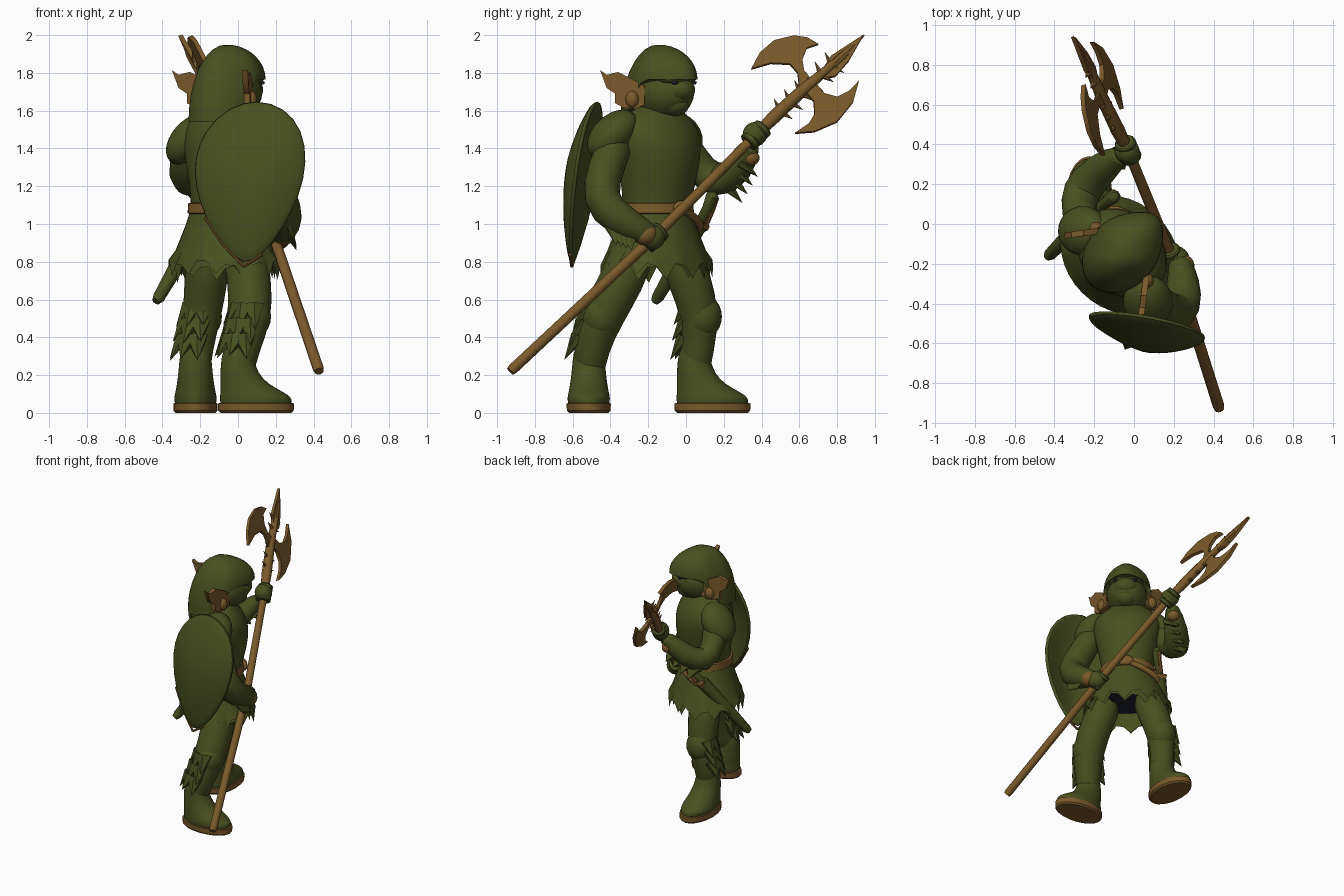
import bpy, bmesh, math, random
from mathutils import Vector

random.seed(4)
cube = bpy.data.objects.get("Cube")
if cube:
    bpy.data.objects.remove(cube)

def material(name, rgb):
    m = bpy.data.materials.new(name)
    m.use_nodes = True
    m.diffuse_color = (*rgb, 1)
    m.node_tree.nodes["Principled BSDF"].inputs["Base Color"].default_value = (*rgb, 1)
    return m

GREEN = material("moss_green", (0.064, 0.08, 0.014))
BROWN = material("leather_brown", (0.195, 0.1, 0.024))
DARK = material("dark_shadow", (0.014, 0.017, 0.028))
PARTS = []
CX, CY, D = -0.07, -0.155, math.sqrt(0.5)

def body(f, r, z):
    """Point in the body's own frame: forward, right, up."""
    return Vector((CX + D * (f + r), CY + D * (f - r), z))

def finish(name, bm, mat, smooth=0):
    bmesh.ops.recalc_face_normals(bm, faces=bm.faces)
    me = bpy.data.meshes.new(name)
    bm.to_mesh(me)
    bm.free()
    ob = bpy.data.objects.new(name, me)
    bpy.context.collection.objects.link(ob)
    me.materials.append(mat)
    if smooth:
        ob.modifiers.new("smooth", "SUBSURF").levels = smooth
        ob.modifiers["smooth"].render_levels = smooth
    PARTS.append(ob)
    return ob

def loft(name, rings, mat, smooth=1, caps=True):
    bm = bmesh.new()
    loops = [[bm.verts.new(p) for p in ring] for ring in rings]
    n = len(loops[0])
    for a, b in zip(loops, loops[1:]):
        for i in range(n):
            bm.faces.new((a[i], a[(i + 1) % n], b[(i + 1) % n], b[i]))
    if caps:
        bm.faces.new(loops[0])
        bm.faces.new(loops[-1])
    return finish(name, bm, mat, smooth)

def angles(n):
    return [i * math.tau / n for i in range(n)]

def tube(name, points, radii, mat, sides=12, smooth=1):
    pts = [Vector(p) for p in points]
    u, rings = Vector((0.6, -0.5, 0.33)), []
    for i, p in enumerate(pts):
        t = (pts[min(i + 1, len(pts) - 1)] - pts[max(i - 1, 0)]).normalized()
        u = (u - t * u.dot(t)).normalized()
        v = t.cross(u)
        rings.append([p + (u * math.cos(a) + v * math.sin(a)) * radii[i] for a in angles(sides)])
    return loft(name, rings, mat, smooth)

def body_loft(name, levels, mat, sides=20, smooth=1):
    """Levels: height, forward shift, half depth, half width."""
    return loft(name, [[body(s + f * math.cos(a), r * math.sin(a), z) for a in angles(sides)]
                       for z, s, f, r in levels], mat, smooth)

def ball(name, center, size, mat, turn=(0, 0, math.pi / 4)):
    bm = bmesh.new()
    bmesh.ops.create_uvsphere(bm, u_segments=20, v_segments=12, radius=1)
    ob = finish(name, bm, mat)
    ob.location, ob.scale, ob.rotation_euler = center, size, turn

def spike(name, base, tip, width, mat, flat=0.4):
    base, tip = Vector(base), Vector(tip)
    bm = bmesh.new()
    bmesh.ops.create_cone(bm, segments=6, radius1=width, radius2=0.001,
                          depth=(tip - base).length, cap_ends=True)
    ob = finish(name, bm, mat)
    ob.scale.y = flat
    ob.location = (base + tip) / 2
    ob.rotation_mode = "QUATERNION"
    ob.rotation_quaternion = (tip - base).to_track_quat("Z", "Y")

def plate(name, points, half, mat):
    bm = bmesh.new()
    face = bm.faces.new([bm.verts.new(Vector(p) - Vector(half)) for p in points])
    new = bmesh.ops.extrude_face_region(bm, geom=[face])["geom"]
    bmesh.ops.translate(bm, vec=Vector(half) * 2,
                        verts=[g for g in new if isinstance(g, bmesh.types.BMVert)])
    finish(name, bm, mat)

# Torso, belt, buckle and sword strap
body_loft("torso", [(0.95, 0, 0.18, 0.2), (1.1, 0, 0.17, 0.185), (1.25, 0.015, 0.2, 0.215),
                    (1.4, 0.015, 0.215, 0.25), (1.5, 0.005, 0.19, 0.26), (1.57, 0, 0.14, 0.2),
                    (1.61, 0.01, 0.11, 0.12), (1.67, 0.02, 0.1, 0.1)], GREEN)
body_loft("belt", [(1.05, 0, 0.172, 0.193), (1.058, 0, 0.19, 0.205),
                   (1.108, 0, 0.186, 0.202), (1.115, 0, 0.165, 0.185)], BROWN, 28, 0)
ball("buckle", body(0.19, 0, 1.085), (0.025, 0.06, 0.04), BROWN)
tube("sword_strap", [body(0.19, -0.02, 1.07), body(0.18, -0.12, 1.03), body(0.12, -0.22, 0.98),
                     body(0.03, -0.25, 0.95)], [0.022] * 4, BROWN)

# Ragged skirt in two layers with a dark lining
for name, hem, spread in (("skirt", 0.72, 0.0), ("under_skirt", 0.7, -0.03)):
    rings = [[body(f * math.cos(a), r * math.sin(a), z) for a in angles(36)]
             for z, f, r in ((1.09, 0.165, 0.185), (0.98, 0.2 + spread, 0.225 + spread),
                             (0.86, 0.24 + spread, 0.28 + spread))]
    rings.append([body((0.27 + spread) * math.cos(a), (0.325 + spread) * math.sin(a),
                       hem + (0.075 if i % 3 else 0) + random.uniform(-0.02, 0.02))
                  for i, a in enumerate(angles(36))])
    loft(name, rings, GREEN, 0, False)
body_loft("skirt_lining", [(0.86, 0, 0.2, 0.24), (0.87, 0, 0.2, 0.24)], DARK, 20, 0)

# Head with heavy brow, snout and small sunken eyes
ball("face", body(0.04, 0, 1.7), (0.19, 0.15, 0.15), GREEN)
ball("brow", body(0.14, 0, 1.775), (0.095, 0.125, 0.05), GREEN)
ball("snout", body(0.165, 0, 1.71), (0.085, 0.09, 0.07), GREEN)
ball("jaw", body(0.13, 0, 1.635), (0.085, 0.08, 0.065), GREEN)
for side in (-1, 1):
    ball("eye", body(0.205, side * 0.07, 1.748), (0.015, 0.02, 0.01), DARK)

# Helmet: short over the brow, long over the neck
helmet = []
for k in range(1, 10):
    t = k / 9 * math.pi / 2
    ring = []
    for a in angles(32):
        c = math.cos(a)
        drop = 0.185 + 0.225 * min(max((0.25 - c) / 0.7, 0), 1)
        reach = 0.222 + 0.038 * max(c, 0) ** 5
        ring.append(body(0.01 + reach * math.sin(t) * c, 0.175 * math.sin(t) * math.sin(a),
                         1.95 - drop * (1 - math.cos(t))))
    helmet.append(ring)
helmet.append([p.lerp(body(0.01, 0, p.z), 0.12) for p in helmet[-1]])
loft("helmet", helmet, GREEN, 0)

# Webbed ears, mirrored across the body's diagonal
EAR = [(-0.455, 1.815), (-0.42, 1.79), (-0.36, 1.805), (-0.28, 1.765), (-0.22, 1.73), (-0.22, 1.63),
       (-0.27, 1.61), (-0.33, 1.615), (-0.375, 1.64), (-0.375, 1.69), (-0.42, 1.72)]
right_ear = [(0.04 - 0.15 * (y + 0.43) ** 2 + 0.15 * (y + 0.43), y, z) for y, z in EAR]
left_ear = [(CX + 0.02 + y - CY, CY + x - CX - 0.01, z) for x, y, z in right_ear]
plate("right_ear", right_ear, (0.015, 0, 0), BROWN)
plate("left_ear", left_ear, (0, 0.015, 0), BROWN)
ball("right_ear_root", (0.07, -0.285, 1.66), (0.03, 0.035, 0.045), BROWN, (0, 0, 0))
ball("left_ear_root", (-0.19, -0.02, 1.66), (0.035, 0.03, 0.045), BROWN, (0, 0, 0))

# Arms and shoulder guards
tube("right_arm", [(0.07, -0.35, 1.47), (0.13, -0.42, 1.32), (0.22, -0.47, 1.12),
                   (0.255, -0.35, 1.02), (0.24, -0.23, 0.96), (0.22, -0.16, 0.93)],
     [0.1, 0.1, 0.11, 0.1, 0.07, 0.055], GREEN)
tube("left_arm", [(-0.23, -0.05, 1.46), (-0.28, 0.05, 1.32), (-0.28, 0.16, 1.205),
                  (-0.17, 0.28, 1.28), (-0.05, 0.36, 1.45)],
     [0.1, 0.09, 0.105, 0.095, 0.05], GREEN)
ball("right_shoulder_guard", (0.07, -0.39, 1.475), (0.125, 0.16, 0.1), GREEN, (0.75, 0, 0.2))
ball("left_shoulder_guard", (-0.255, -0.035, 1.45), (0.16, 0.125, 0.095), GREEN, (0, -0.85, -0.2))

# Ragged sleeve cuffs
for k in range(4):
    s = k / 3
    base = Vector((-0.24 + 0.13 * s, 0.22 + 0.08 * s, 1.2 + 0.12 * s))
    spike("left_sleeve_rag", base, base + Vector((0.02, 0.08, -0.09 + 0.02 * s)), 0.08, GREEN)
    base = Vector((0.26, -0.38 + 0.08 * s, 0.99 - 0.03 * s))
    spike("right_sleeve_rag", base, base + Vector((0.05, 0.01, -0.1)), 0.06, GREEN)

# Boots and legs: foot centre, toe direction, leg path
def leg(side, foot, toe, path, radii, outward):
    c, d = Vector(foot), Vector(toe)
    w = Vector((-d.y, d.x, 0))
    def rings(levels):
        return [[c + d * (s + h * math.cos(a)) + w * (b * math.sin(a)) + Vector((0, 0, z))
                 for a in angles(20)] for z, s, h, b in levels]
    loft(side + "_sole", rings([(0, 0, 0.188, 0.104), (0.012, 0, 0.2, 0.116),
                                (0.05, 0, 0.201, 0.117), (0.055, 0, 0.18, 0.1)]), BROWN, 0)
    loft(side + "_boot", rings([(0.04, 0, 0.18, 0.1), (0.05, 0, 0.192, 0.112), (0.08, 0, 0.194, 0.115),
                                (0.11, -0.02, 0.17, 0.108), (0.15, -0.06, 0.13, 0.1),
                                (0.21, -0.09, 0.1, 0.092), (0.3, -0.1, 0.085, 0.085),
                                (0.37, -0.09, 0.07, 0.07)]), GREEN)
    tube(side + "_leg", path, radii, GREEN)
    knee = Vector(path[2])
    ball(side + "_knee_guard", knee + d * 0.005, (0.105, 0.105, 0.12), GREEN, (0, 0, 0))
    # Shaggy fur behind the calf
    for row in range(3):
        for k in range(4):
            a = math.atan2(outward[1], outward[0]) + (k - 1.5) * 0.65
            o = Vector((math.cos(a), math.sin(a), 0))
            base = Vector(path[1]).lerp(knee, 0.08 + row / 2.2) + o * 0.075 + Vector((0, 0, 0.06))
            spike(side + "_calf_fur", base,
                  base + o * 0.07 + Vector((0, 0, -0.1 - random.uniform(0, 0.03))), 0.065, GREEN, 0.6)

leg("right", (0.095, -0.515, 0), (1, 0, 0),
    [(0, -0.515, 0.17), (0.015, -0.505, 0.33), (0.065, -0.45, 0.51), (0.065, -0.335, 0.7), (0.02, -0.26, 0.9)],
    [0.085, 0.095, 0.125, 0.12, 0.13], (-0.7, -0.7))
leg("left", (-0.225, 0.14, 0), (0, 1, 0),
    [(-0.225, 0.04, 0.17), (-0.225, 0.06, 0.33), (-0.19, 0.08, 0.51), (-0.17, 0.02, 0.7), (-0.15, -0.05, 0.9)],
    [0.085, 0.09, 0.105, 0.12, 0.125], (-0.8, -0.6))

# Polearm shaft
SHAFT = [Vector(p) for p in ((0.43, -0.93, 0.22), (0.19, -0.17, 0.93), (-0.03, 0.37, 1.47), (-0.22, 0.78, 1.85))]
tube("pole_shaft", [SHAFT[0], SHAFT[0].lerp(SHAFT[1], 0.02)] + SHAFT[1:],
     [0.024, 0.029, 0.028, 0.026, 0.022], BROWN, 12, 0)

def blade_plane(y, z):
    return Vector((0.566 - 0.14 * y - 0.37 * z, y, z))

# Polearm head: spear point, two crescent blades and barbs
BLADES = {
    "upper_blade": [(0.6, 1.72), (0.59, 1.8), (0.55, 1.845), (0.45, 1.85), (0.345, 1.82),
                    (0.39, 1.905), (0.466, 1.97), (0.57, 1.995), (0.64, 1.985), (0.7, 1.95),
                    (0.64, 1.93), (0.615, 1.87), (0.625, 1.81), (0.66, 1.76)],
    "lower_blade": [(0.63, 1.7), (0.675, 1.65), (0.68, 1.58), (0.65, 1.53), (0.577, 1.48),
                    (0.68, 1.488), (0.8, 1.54), (0.885, 1.645), (0.915, 1.756), (0.86, 1.7),
                    (0.8, 1.67), (0.73, 1.69), (0.69, 1.74)],
    "spear_point": [(0.73, 1.83), (0.77, 1.89), (0.94, 2.0), (0.86, 1.86), (0.79, 1.78), (0.72, 1.77)]}
for name, pts in BLADES.items():
    plate(name, [blade_plane(y, z) for y, z in pts], (0.011, 0.001, 0.004), BROWN)
tube("spear_core", [blade_plane(0.74, 1.81), blade_plane(0.83, 1.89), blade_plane(0.945, 2)],
     [0.024, 0.025, 0.002], BROWN, 8, 0)
tube("head_socket", [blade_plane(0.4, 1.5), blade_plane(0.47, 1.57), blade_plane(0.62, 1.71),
                     blade_plane(0.76, 1.83)], [0.03, 0.036, 0.032, 0.022], BROWN, 10, 0)
for k in range(6):
    y, z = 0.5 + 0.054 * k, 1.595 + 0.049 * k
    for side in (-1, 1):
        spike("barb", blade_plane(y, z),
              blade_plane(y + 0.015 - side * 0.05, z + 0.015 + side * 0.055), 0.024, BROWN, 0.8)

# Fists: palm, wrapped fingers and a leather wrist patch
for side, grip, palm, wrist, size, axis in (
        ("right", SHAFT[1], (0.215, -0.175, 0.93), (0.24, -0.215, 0.945), 0.065, SHAFT[1] - SHAFT[0]),
        ("left", SHAFT[2], (-0.035, 0.365, 1.475), (-0.085, 0.345, 1.35), 0.045, SHAFT[2] - SHAFT[1])):
    axis = axis.normalized()
    ball(side + "_palm", palm, (0.062, 0.068, 0.065), GREEN)
    ball(side + "_wrist_patch", wrist, (size, size, size * 0.9), BROWN)
    for k in range(4):
        p = grip + axis * (k - 1.5) * 0.03
        tube(side + "_finger", [p - axis * 0.017, p - axis * 0.01, p + axis * 0.01, p + axis * 0.017],
             [0.048, 0.055, 0.055, 0.048], GREEN, 12, 0)

# Kite shield, bulging outward, with a thin rim along its point
OUTLINE = [(0.03, 0.765), (-0.08, 0.88), (-0.18, 1.03), (-0.23, 1.2), (-0.235, 1.35), (-0.18, 1.5),
           (-0.05, 1.625), (0.1, 1.665), (0.25, 1.62), (0.345, 1.5), (0.37, 1.33), (0.33, 1.15),
           (0.24, 0.97), (0.13, 0.83)]

def shield_point(x, z, t, lift=0.0):
    mx, mz = 0.07 + (x - 0.07) * t, 1.27 + (z - 1.27) * t
    return Vector((mx, -0.735 - 0.2 * mx + 0.165 * mz - 0.095 * (1 - t * t) + lift, mz))

rings = [[shield_point(x, z, t) for x, z in OUTLINE] for t in (0.05, 0.35, 0.65, 0.9, 1.0)]
rings += [[shield_point(x, z, t, 0.035) for x, z in OUTLINE] for t in (1.0, 0.65, 0.35, 0.05)]
loft("shield", rings, GREEN, 1)
for name, pts in (("shield_rim_back", OUTLINE[:3]), ("shield_rim_front", OUTLINE[:1] + OUTLINE[:-2:-1])):
    tube(name, [shield_point(x, z, 0.98, 0.012) for x, z in pts], [0.008] * len(pts), BROWN, 8, 0)

# Sheathed sword on the left hip
tube("scabbard", [(-0.435, -0.165, 0.59), (-0.42, -0.15, 0.61), (-0.3, -0.03, 0.82), (-0.19, 0.07, 1.0)],
     [0.022, 0.032, 0.042, 0.045], GREEN, 10, 0)
tube("sword_grip", [(-0.19, 0.07, 1.0), (-0.13, 0.115, 1.08), (-0.1, 0.14, 1.15), (-0.1, 0.14, 1.17)],
     [0.026, 0.03, 0.034, 0.02], GREEN, 10, 0)
tube("grip_binding", [(-0.165, 0.11, 1.01), (-0.125, 0.14, 1.08), (-0.1, 0.16, 1.14)],
     [0.016] * 3, BROWN, 8, 0)
tube("sword_guard", [(-0.22, 0.1, 0.985), (-0.13, 0.05, 1.01)], [0.028, 0.028], BROWN, 8, 0)

# Smooth shading with sharp creases kept
bpy.ops.object.select_all(action="DESELECT")
for ob in PARTS:
    ob.select_set(True)
bpy.context.view_layer.objects.active = PARTS[0]
bpy.ops.object.shade_smooth_by_angle(angle=math.radians(40))
